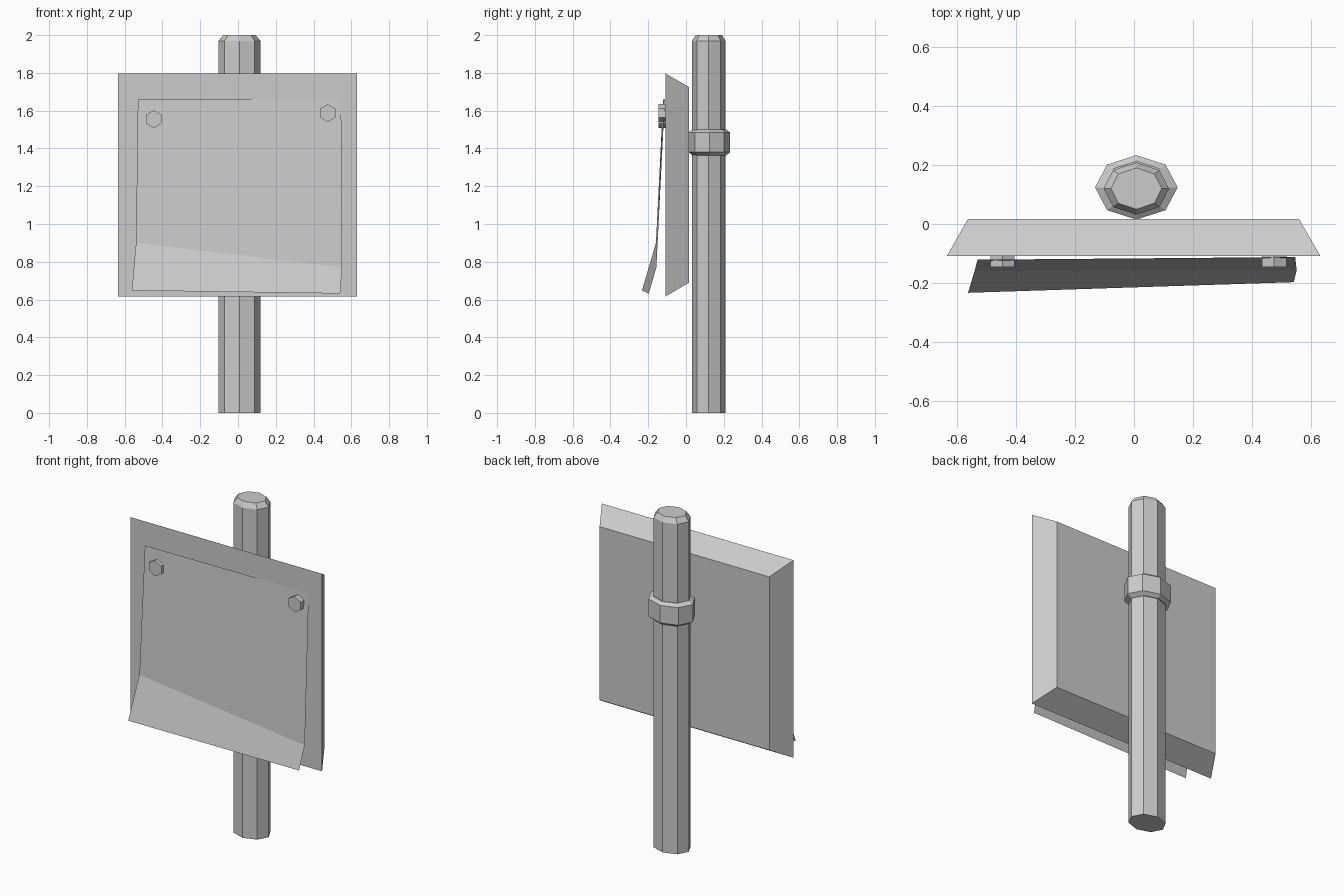
import bpy, math

if "Cube" in bpy.data.objects:
    bpy.data.objects.remove(bpy.data.objects["Cube"])


def make(name, verts, faces):
    mesh = bpy.data.meshes.new(name)
    mesh.from_pydata(verts, [], faces)
    mesh.update()
    ob = bpy.data.objects.new(name, mesh)
    bpy.context.collection.objects.link(ob)
    return ob


def loft(name, rings):
    """Closed solid from a stack of equal-sized vertex rings."""
    n = len(rings[0])
    verts = [v for ring in rings for v in ring]
    faces = [tuple(reversed(range(n)))]
    for r in range(len(rings) - 1):
        for i in range(n):
            j = (i + 1) % n
            faces.append((r * n + i, r * n + j, (r + 1) * n + j, (r + 1) * n + i))
    faces.append(tuple(range((len(rings) - 1) * n, len(rings) * n)))
    return make(name, verts, faces)


def octagon(cx, cy, rx, ry, z):
    return [(cx + rx * math.cos(i * math.pi / 4), cy + ry * math.sin(i * math.pi / 4), z)
            for i in range(8)]


def rect(x0, x1, z0, z1, y):
    return [(x0, y, z0), (x0, y, z1), (x1, y, z1), (x1, y, z0)]


# Octagonal post with chamfered top
loft("post", [octagon(0.008, 0.12, rx, ry, z) for rx, ry, z in
              ((0.111, 0.088, 0), (0.111, 0.088, 1.97), (0.086, 0.07, 2.0))])

# Collar around the post
loft("collar", [octagon(0.008, 0.124, rx, ry, z) for rx, ry, z in
                ((0.112, 0.089, 1.363), (0.14, 0.109, 1.38),
                 (0.14, 0.109, 1.485), (0.112, 0.089, 1.50))])

# Board tapering towards the back
board = loft("board", [rect(-0.562, 0.559, 0.69, 1.725, 0.017),
                       rect(-0.634, 0.631, 0.617, 1.796, -0.108)])
board.data.flip_normals()

# Paper notice with a curled lower flap
make("paper_notice",
     [(-0.53, -0.121, 1.66), (0.546, -0.112, 1.66),
      (-0.54, -0.159, 0.90), (0.551, -0.157, 0.77),
      (-0.562, -0.233, 0.648), (0.541, -0.197, 0.632)],
     [(0, 2, 3, 1), (2, 4, 5, 3)])

# Hexagonal bolts holding the paper
for side, x, z in (("left", -0.446, 1.555), ("right", 0.475, 1.587)):
    rings = [[(x + 0.047 * math.sin(i * math.pi / 3), y, z + 0.047 * math.cos(i * math.pi / 3))
              for i in range(6)] for y in (-0.145, -0.106)]
    bolt = loft("bolt_" + side, rings)
    # make the normals point outwards
    import bmesh
    bm = bmesh.new()
    bm.from_mesh(bolt.data)
    bmesh.ops.recalc_face_normals(bm, faces=bm.faces)
    bm.to_mesh(bolt.data)
    bm.free()

# Consistent outward normals on the board
bm = bmesh.new()
bm.from_mesh(board.data)
bmesh.ops.recalc_face_normals(bm, faces=bm.faces)
bm.to_mesh(board.data)
bm.free()
